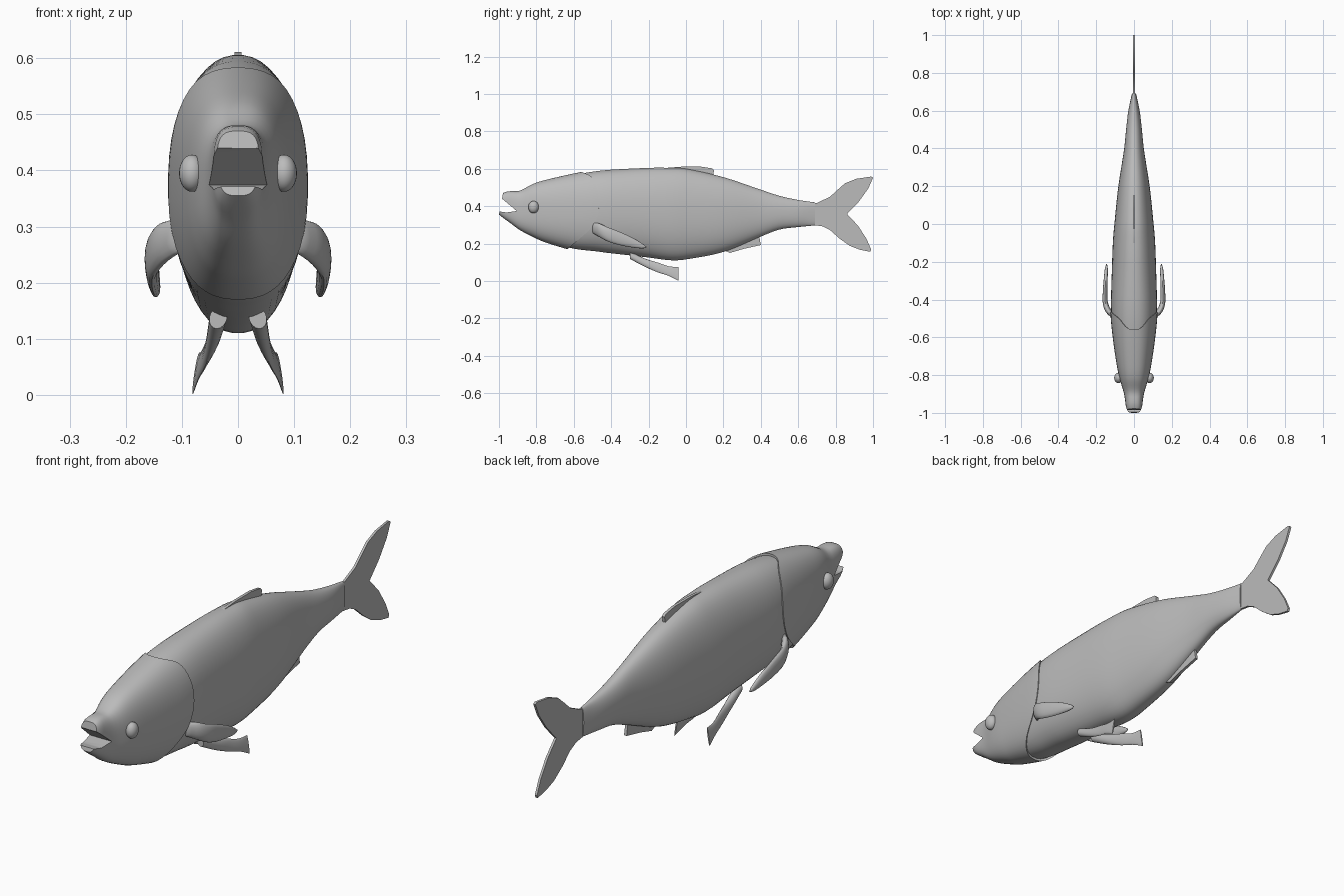
import bpy, bmesh, math

cube = bpy.data.objects.get("Cube")
if cube:
    bpy.data.objects.remove(cube, do_unlink=True)

grey = bpy.data.materials.new("plain_grey")
grey.use_nodes = True
grey.diffuse_color = (0.5, 0.5, 0.5, 1)
grey.node_tree.nodes["Principled BSDF"].inputs["Base Color"].default_value = (0.5, 0.5, 0.5, 1)


def sample(keys, u):
    """Smooth curve through keys; the first entry of each key is the parameter."""
    u = min(max(u, keys[0][0]), keys[-1][0])
    i = 0
    while i < len(keys) - 2 and u > keys[i + 1][0]:
        i += 1
    a, b = keys[i], keys[i + 1]
    p, q = keys[max(i - 1, 0)], keys[min(i + 2, len(keys) - 1)]
    d = b[0] - a[0]
    t = (u - a[0]) / d
    out = []
    for k in range(1, len(a)):
        ma = (b[k] - p[k]) / (b[0] - p[0]) * d
        mb = (q[k] - a[k]) / (q[0] - a[0]) * d
        out.append((2*t**3 - 3*t**2 + 1) * a[k] + (t**3 - 2*t**2 + t) * ma
                   + (3*t**2 - 2*t**3) * b[k] + (t**3 - t**2) * mb)
    return out


def power(v, n):
    return math.copysign(abs(v) ** (2 / n), v)


def finish(name, bm, angle=40):
    bmesh.ops.recalc_face_normals(bm, faces=bm.faces)
    mesh = bpy.data.meshes.new(name)
    bm.to_mesh(mesh)
    bm.free()
    mesh.materials.append(grey)
    obj = bpy.data.objects.new(name, mesh)
    bpy.context.collection.objects.link(obj)
    bpy.ops.object.select_all(action="DESELECT")
    obj.select_set(True)
    bpy.context.view_layer.objects.active = obj
    if angle:
        bpy.ops.object.shade_smooth_by_angle(angle=math.radians(angle))
    return obj


def loft(name, rings, angle=40):
    bm = bmesh.new()
    rows = [[bm.verts.new(p) for p in ring] for ring in rings]
    for a, b in zip(rows, rows[1:]):
        for i in range(len(a)):
            j = (i + 1) % len(a)
            bm.faces.new((a[i], a[j], b[j], b[i]))
    bm.faces.new(rows[0])
    bm.faces.new(rows[-1])
    return finish(name, bm, angle)


def plate(name, outline, half, angle=40):
    """Flat outline in the y-z plane, given thickness along x."""
    bm = bmesh.new()
    face = bm.faces.new([bm.verts.new((-half, y, z)) for y, z in outline])
    new = bmesh.ops.extrude_face_region(bm, geom=[face])["geom"]
    for v in new:
        if isinstance(v, bmesh.types.BMVert):
            v.co.x = half
    return finish(name, bm, angle)


# Length, top, bottom, half width, squareness
PROFILE = [
    (-1.0, .45, .355, .030, 3.2), (-.975, .472, .335, .042, 3.2), (-.94, .48, .31, .046, 3.0),
    (-.89, .482, .273, .055, 2.8), (-.82, .518, .236, .076, 2.6), (-.75, .54, .206, .091, 2.5),
    (-.6, .572, .167, .112, 2.4), (-.47, .59, .155, .122, 2.3), (-.2, .605, .125, .116, 2.2),
    (-.08, .605, .11, .111, 2.2), (0, .60, .115, .104, 2.2), (.2, .555, .155, .083, 2.2),
    (.4, .488, .237, .052, 2.2), (.5, .455, .275, .042, 2.2), (.6, .433, .288, .030, 2.2),
    (.69, .42, .297, .011, 2.4)]
COUNT = 48
ANGLES = [2 * math.pi * (i + .5) / COUNT for i in range(COUNT)]


def skin(y, a, scale):
    top, low, w, n = sample(PROFILE, y)
    return (w * scale * power(math.cos(a), n), y,
            (top + low) / 2 + (top - low) / 2 * scale * power(math.sin(a), n))


# Trunk, tucked inside the gill covers at the front
trunk = []
for i in range(51):
    y = -.72 + 1.41 * i / 50
    inset = .97 + .03 * min(1, max(0, (y + .62) / .2))
    trunk.append([skin(y, a, inset) for a in ANGLES])
loft("body", trunk)

# Head, with its rear rim following the gill opening
GILL = [(-1, -.635), (-.72, -.578), (-.43, -.51), (-.15, -.476), (.2, -.465),
        (.53, -.475), (.85, -.505), (1, -.56)]
head_rings = []
for i in range(29):
    t = min(i, 27) / 27
    scale = .95 if i == 28 else 1 + .022 * t ** 4
    ring = []
    for a in ANGLES:
        s = power(math.sin(a), 2.4)
        front = -.989 + .011 * s
        back = sample(GILL, s)[0]
        ring.append(skin(front + (back - front) * t, a, scale))
    head_rings.append(ring)
head = loft("head", head_rings, None)

# Open mouth cut as a wedge
wedge = plate("mouth_cutter", [(-1.1, .53), (-.98, .437), (-.905, .374), (-.96, .366),
                               (-1.0, .372), (-1.1, .372)], .2, None)
wedge.hide_render = True
cut = head.modifiers.new("mouth", "BOOLEAN")
cut.operation = "DIFFERENCE"
cut.solver = "EXACT"
cut.object = wedge
bpy.ops.object.select_all(action="DESELECT")
head.select_set(True)
bpy.context.view_layer.objects.active = head
bpy.ops.object.modifier_apply(modifier=cut.name)
bpy.data.objects.remove(wedge, do_unlink=True)
bpy.ops.object.shade_smooth_by_angle(angle=math.radians(40))

# Flat fins on the centre line
plate("tail_fin", [(.66, .415), (.7, .417), (.77, .45), (.81, .487), (.85, .522), (.91, .546),
                   (.99, .558), (1.0, .552), (.975, .495), (.925, .425), (.861, .358),
                   (.92, .295), (.965, .225), (.99, .168), (.985, .156), (.93, .167),
                   (.877, .187), (.823, .225), (.77, .272), (.73, .292), (.66, .302)], .005)
plate("dorsal_fin", [(-.14, .59), (-.1, .605), (-.02, .611), (.08, .611), (.14, .602),
                     (.15, .593), (.145, .565), (.1, .56), (0, .57)], .006)
plate("anal_fin", [(.17, .18), (.205, .163), (.235, .15), (.31, .172), (.4, .192),
                   (.39, .25), (.3, .25)], .006)

# Paired fins: length, side offset, height, half height, half thickness
PECTORAL = [(-.50, .10, .285, .028, .016), (-.465, .132, .272, .036, .018),
            (-.42, .151, .25, .038, .014), (-.36, .153, .229, .036, .012),
            (-.28, .149, .203, .025, .010), (-.23, .146, .186, .012, .007),
            (-.212, .145, .181, .002, .002)]
PELVIC = [(-.30, .035, .138, .020, .016), (-.22, .045, .098, .022, .012),
          (-.15, .057, .072, .026, .007), (-.09, .068, .052, .026, .005),
          (-.04, .075, .038, .037, .003)]


def paired_fin(name, keys, side, splay):
    rings = []
    for i in range(25):
        y = keys[0][0] + (keys[-1][0] - keys[0][0]) * i / 24
        x, z, h, w = sample(keys, y)
        ring = []
        for k in range(16):
            a = 2 * math.pi * k / 16
            rise = h * math.sin(a)
            ring.append((side * (x + w * math.cos(a) - splay * rise), y, z + rise))
        rings.append(ring)
    loft(name, rings, 50)


for side, word in ((1, "left"), (-1, "right")):
    paired_fin(word + "_pectoral_fin", PECTORAL, side, 0)
    paired_fin(word + "_pelvic_fin", PELVIC, side, .15)

    # Bulging eye
    bm = bmesh.new()
    bmesh.ops.create_uvsphere(bm, u_segments=24, v_segments=16, radius=1)
    for v in bm.verts:
        v.co = (side * .082 + v.co.x * .023, -.815 + v.co.y * .028, .395 + v.co.z * .033)
    finish(word + "_eye", bm, 60)
